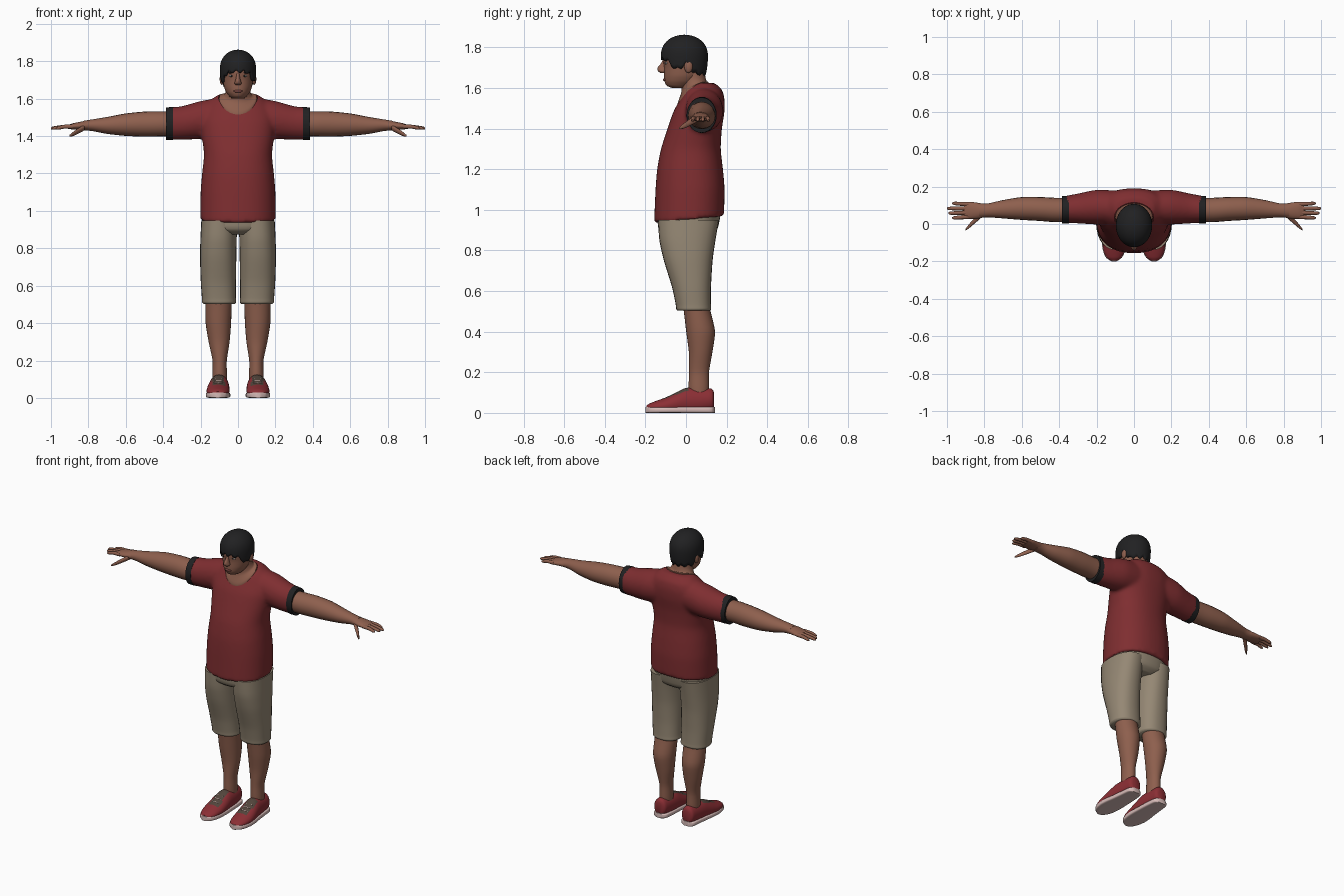
import bpy, bmesh, math
from mathutils import Vector, Matrix

if "Cube" in bpy.data.objects:
    bpy.data.objects.remove(bpy.data.objects["Cube"])

COLOURS = {
    "shirt red": (0.21, 0.027, 0.030), "black": (0.015, 0.015, 0.016),
    "skin": (0.27, 0.115, 0.075), "khaki": (0.30, 0.245, 0.175),
    "shoe red": (0.26, 0.028, 0.035), "sole pink white": (0.68, 0.50, 0.48),
    "lace brown": (0.085, 0.060, 0.045), "lips": (0.20, 0.065, 0.055),
    "eye white": (0.55, 0.50, 0.46),
}
MATS = {}
for n, c in COLOURS.items():
    MATS[n] = bpy.data.materials.new(n)
    MATS[n].diffuse_color = (*c, 1)


def finish(name, bm, *mats):
    bmesh.ops.recalc_face_normals(bm, faces=bm.faces)
    me = bpy.data.meshes.new(name)
    bm.to_mesh(me)
    bm.free()
    for m in mats:
        me.materials.append(MATS[m])
    ob = bpy.data.objects.new(name, me)
    bpy.context.collection.objects.link(ob)
    return ob


def smooth_path(st, sub=4):
    """Catmull-Rom style interpolation of the stations."""
    st = [tuple(s) + (0,) * (7 - len(s)) for s in st]
    out = []
    for i in range(len(st) - 1):
        p0, p1, p2, p3 = st[max(i - 1, 0)], st[i], st[i + 1], st[min(i + 2, len(st) - 1)]
        for k in range(sub):
            u = k / sub
            h = (2*u**3 - 3*u**2 + 1, u**3 - 2*u**2 + u, 3*u**2 - 2*u**3, u**3 - u**2)
            out.append([h[0]*b + h[1]*.35*(c - a) + h[2]*c + h[3]*.35*(d - b)
                        for a, b, c, d in zip(p0, p1, p2, p3)])
    return out + [list(st[-1])]


def tube(bm, st, axis="z", seg=28, power=2.0, side=1, floor=None):
    """Loft of (t, a, b, radius a, radius b, tilt, saddle) stations along an axis."""
    rings = []
    for t, a, b, ra, rb, tilt, sad in smooth_path(st):
        ring = []
        for i in range(seg):
            w = 2 * math.pi * i / seg
            c, s = math.cos(w), math.sin(w)
            da = ra * math.copysign(abs(c) ** (2 / power), c)
            db = rb * math.copysign(abs(s) ** (2 / power), s)
            tt = t + tilt * db + sad * c * c
            x, y, z = {"z": (a + da, b + db, tt), "x": (tt, a + da, b + db),
                       "y": (a + da, tt, b + db)}[axis]
            if floor is not None:
                z = max(z, floor)
            ring.append(bm.verts.new((x * side, y, z)))
        rings.append(ring)
    for r, q in zip(rings, rings[1:]):
        for i in range(seg):
            bm.faces.new((r[i], r[(i + 1) % seg], q[(i + 1) % seg], q[i]))
    bm.faces.new(rings[0])
    bm.faces.new(rings[-1])


def loft(name, mat, *tubes, **kw):
    bm = bmesh.new()
    for st in tubes:
        tube(bm, st, **kw)
    return finish(name, bm, mat)


def ball(name, mat, loc, scale):
    bm = bmesh.new()
    bmesh.ops.create_uvsphere(bm, u_segments=16, v_segments=10, radius=1,
                              matrix=Matrix.Translation(loc) @ Matrix.Diagonal((*scale, 1)))
    return finish(name, bm, mat)


# Shirt: torso and sleeves fused, then cut by the neckline
bm = bmesh.new()
tube(bm, [(.952, 0, .015, .202, .172, .1), (1.1, 0, .02, .20, .17), (1.2, 0, .02, .192, .162),
          (1.3, 0, .024, .182, .147), (1.4, 0, .043, .193, .134), (1.48, 0, .063, .20, .126),
          (1.54, 0, .079, .185, .111), (1.59, 0, .086, .15, .092), (1.625, 0, .086, .10, .055)],
     power=2.25, seg=48)
for s in (1, -1):
    tube(bm, [(.08, .088, 1.50, .09, .108), (.20, .090, 1.486, .093, .102),
              (.30, .083, 1.47, .08, .09), (.375, .077, 1.467, .072, .087)], "x", side=s)
shirt = finish("shirt", bm, "shirt red")
cutter = loft("neckline_cutter", "shirt red",
              [(1.563, 0, .035, .104, .08, .69, .03), (1.80, 0, .035, .104, .08, .69, .03)], seg=40)
cutter.hide_render = True
m = shirt.modifiers.new("fuse", "REMESH")
m.mode, m.voxel_size, m.use_smooth_shade = "VOXEL", .011, True
m = shirt.modifiers.new("soften", "SMOOTH")
m.factor, m.iterations = .5, 6
m = shirt.modifiers.new("neckline", "BOOLEAN")
m.operation, m.object = "DIFFERENCE", cutter
dg = bpy.context.evaluated_depsgraph_get()
shirt_mesh = bpy.data.meshes.new_from_object(shirt.evaluated_get(dg))
shirt.modifiers.clear()
shirt.data = shirt_mesh
bpy.data.objects.remove(cutter)

# Neck and head
loft("neck", "skin", [(1.55, 0, .035, .10, .076, .69, .03), (1.577, 0, .035, .10, .076, .69, .03),
                      (1.607, 0, .04, .076, .062, .4, .01), (1.645, 0, .035, .064, .06, .2),
                      (1.71, 0, .03, .06, .055)])
HEAD = [(1.60, -.07, 0, .03), (1.611, -.095, .03, .045), (1.632, -.106, .06, .062),
        (1.66, -.108, .075, .074), (1.70, -.108, .085, .080), (1.74, -.113, .09, .083),
        (1.78, -.105, .09, .082), (1.83, -.07, .06, .06)]
loft("head", "skin", [(z, 0, (f + b) / 2, r, (b - f) / 2) for z, f, b, r in HEAD], seg=36)
loft("nose", "skin", [(1.673, 0, -.111, .013, .015), (1.683, 0, -.114, .019, .024),
                      (1.698, 0, -.114, .014, .027), (1.72, 0, -.108, .009, .016),
                      (1.738, 0, -.104, .008, .010)], seg=16)
ball("lips", "lips", (0, -.102, 1.640), (.024, .011, .008))
for s, side in ((1, "left"), (-1, "right")):
    ball(side + "_ear", "skin", (s * .086, .012, 1.705), (.012, .021, .031))
    ball(side + "_eye", "eye white", (s * .034, -.096, 1.722), (.014, .007, .006))
    ball(side + "_iris", "black", (s * .034, -.1, 1.722), (.006, .005, .006))
    ball(side + "_eyebrow", "black", (s * .036, -.1, 1.739), (.02, .006, .004))

# Hair: a dome with a ragged lower edge that dips at the temples and nape
HAIRLINE = [(-1, 1.745), (-.75, 1.738), (-.4, 1.69), (-.15, 1.70), (.1, 1.725),
            (.3, 1.69), (.5, 1.67), (1, 1.668)]


def hairline(v):
    for (a, za), (b, zb) in zip(HAIRLINE, HAIRLINE[1:]):
        if v <= b:
            return za + (zb - za) * (v - a) / (b - a)
    return HAIRLINE[-1][1]


bm = bmesh.new()
SEG, ROWS, TOP = 84, 14, 1.862
rows = []
for j in range(ROWS):
    row = []
    for i in range(SEG):
        a = 2 * math.pi * i / SEG
        low = hairline(math.sin(a)) + .008 * math.sin(14 * a)
        z = low + (TOP - low) * math.sin(j / ROWS * math.pi / 2)
        k = (z - 1.755) / (TOP - 1.755)
        r = math.sqrt(max(0, 1 - k ** 2.3)) if k > 0 else 1 - .13 * k * k
        row.append(bm.verts.new((.097 * r * math.cos(a), -.008 + .116 * r * math.sin(a), z)))
    rows.append(row)
tip = bm.verts.new((0, -.008, TOP))
for r, q in zip(rows, rows[1:]):
    for i in range(SEG):
        bm.faces.new((r[i], r[(i + 1) % SEG], q[(i + 1) % SEG], q[i]))
for i in range(SEG):
    bm.faces.new((rows[-1][i], rows[-1][(i + 1) % SEG], tip))
hair = finish("hair", bm, "black")
m = hair.modifiers.new("thickness", "SOLIDIFY")
m.thickness, m.offset = .014, -1

# Shorts: seat
loft("shorts_seat", "khaki", [(.875, 0, .01, .10, .11), (.905, 0, .01, .185, .145),
                              (.99, 0, .015, .19, .158)], power=2.3, seg=40)

for s, side in ((1, "left"), (-1, "right")):
    # Sleeve band
    loft(side + "_sleeve_band", "black", [(.347, .078, 1.467, .074, .089),
                                          (.385, .076, 1.466, .073, .087)], axis="x", side=s)
    # Arm, palm, thumb and fingers
    parts = [[(.30, .075, 1.465, .062, .066), (.42, .075, 1.465, .065, .067),
              (.50, .08, 1.464, .064, .067), (.60, .083, 1.461, .061, .060),
              (.70, .079, 1.457, .049, .045), (.78, .073, 1.458, .037, .031),
              (.83, .072, 1.456, .038, .025)],
             [(.79, .072, 1.457, .034, .027), (.84, .071, 1.455, .043, .022),
              (.88, .073, 1.452, .046, .017), (.91, .073, 1.449, .040, .010)],
             [(.82, .048, 1.447, .018, .016), (.855, .015, 1.427, .015, .014),
              (.882, -.012, 1.411, .011, .011), (.90, -.03, 1.402, .005, .005)]]
    for y0, y1, end in ((.038, .033, .972), (.061, .058, .992), (.084, .083, 1.0), (.106, .110, .972)):
        parts.append([(.885, y0, 1.451, .012, .012), (.93, (y0 + y1) / 2, 1.450, .0105, .0105),
                      (end - .012, y1, 1.443, .009, .009), (end, y1, 1.440, .004, .004)])
    loft(side + "_arm_and_hand", "skin", *parts, axis="x", side=s, seg=20)
    # Shorts leg with a slight hem
    loft(side + "_shorts_leg", "khaki",
         [(.503, .101, .038, .084, .080), (.512, .101, .038, .091, .086), (.535, .102, .036, .091, .087),
          (.62, .105, .027, .094, .096), (.75, .106, .011, .097, .120),
          (.85, .104, .007, .097, .138), (.95, .100, .012, .096, .150)], power=2.3, side=s)
    # Lower leg
    loft(side + "_lower_leg", "skin",
         [(.06, .098, .065, .038, .043), (.12, .098, .063, .039, .050), (.2, .098, .064, .038, .049),
          (.3, .101, .072, .056, .058), (.4, .105, .072, .068, .071), (.5, .104, .055, .070, .066),
          (.58, .104, .04, .07, .066)], side=s)
    # Shoe upper, with the laced tongue coloured by position
    upper = [(.138, .1, .06, .025, .040), (.125, .1, .064, .042, .055), (.06, .1, .058, .050, .066),
             (0, .102, .055, .055, .068), (-.05, .105, .045, .060, .055), (-.1, .107, .035, .061, .041),
             (-.15, .107, .030, .053, .028), (-.18, .107, .028, .038, .018), (-.195, .107, .025, .018, .010)]
    bm = bmesh.new()
    tube(bm, upper, "y", side=s, floor=.02, seg=36)
    bm.normal_update()
    for f in bm.faces:
        c = f.calc_center_median()
        if -.115 < c.y < .01 and abs(c.x - s * .105) < .034 and c.z > .055:
            f.material_index = 1
    finish(side + "_shoe", bm, "shoe red", "lace brown")
    # Sole
    loft(side + "_sole", "sole pink white",
         [(y, x, .015, r + .004, .015) for y, x, z, r, q in [(.142, .1, 0, .018, 0)] + upper[1:]
          + [(-.2, .107, 0, .008, 0)]], axis="y", side=s, power=5)
    # Shoe laces
    for i, (y, z) in enumerate(((-.035, .107), (-.06, .097), (-.085, .085))):
        ball(f"{side}_lace_{i + 1}", "sole pink white", (s * .105, y, z - .004), (.026, .003, .003))

# Smooth shading with crisp hems
for ob in bpy.context.scene.objects:
    ob.select_set(True)
    bpy.context.view_layer.objects.active = ob
bpy.ops.object.shade_smooth_by_angle(angle=math.radians(50))

for m in bpy.data.materials:
    if m.users and not m.is_grease_pencil:
        m.use_nodes = True
        m.node_tree.nodes["Principled BSDF"].inputs["Base Color"].default_value = m.diffuse_color
